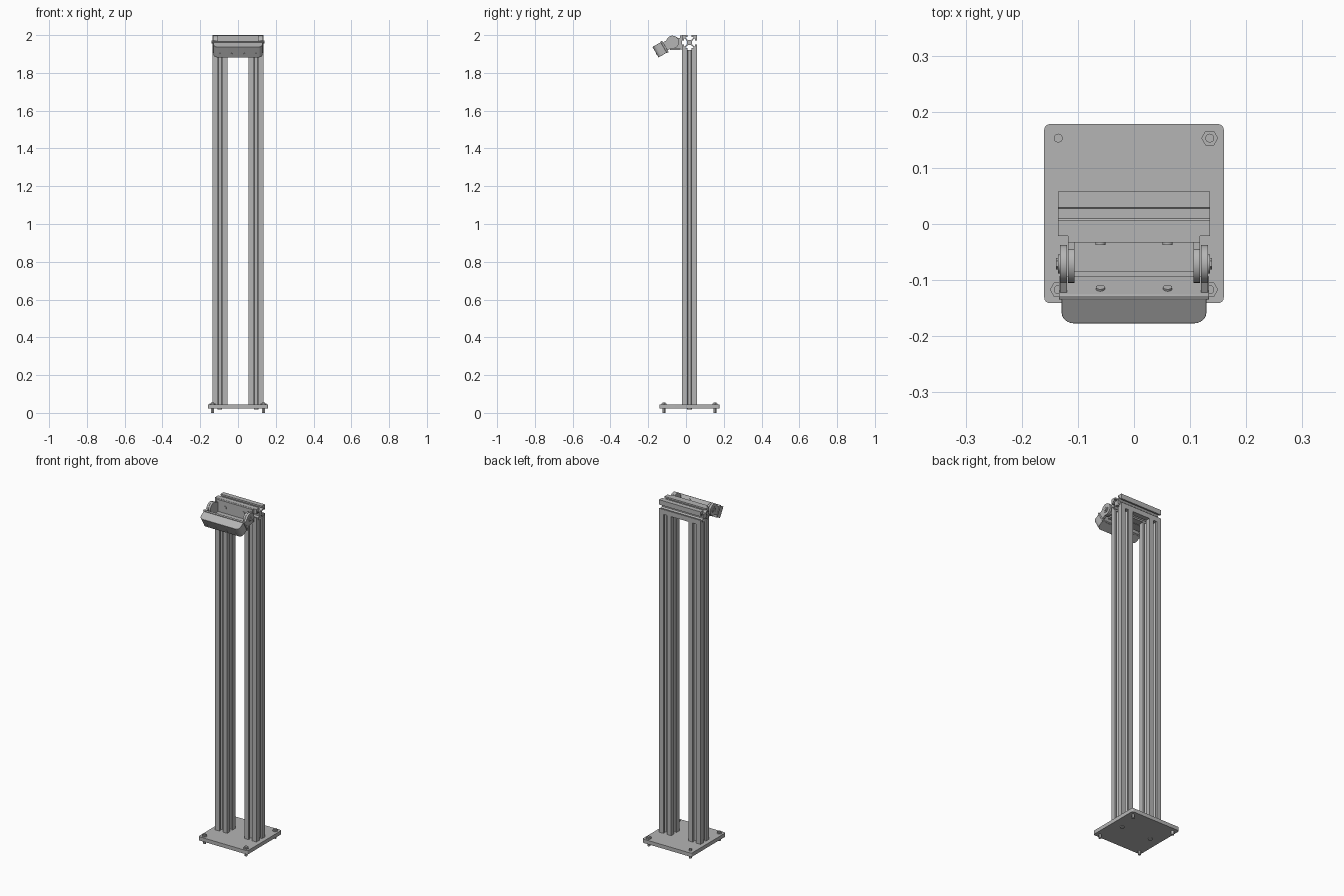
import bpy, bmesh, math
from mathutils import Matrix, Vector

cube = bpy.data.objects.get("Cube")
if cube:
    bpy.data.objects.remove(cube, do_unlink=True)


def material(name, v):
    m = bpy.data.materials.new(name)
    m.use_nodes = True
    m.diffuse_color = (v, v, v, 1)
    m.node_tree.nodes["Principled BSDF"].inputs["Base Color"].default_value = (v, v, v, 1)
    return m


GREY = material("plain grey", 0.46)
PIVOT = Vector((0, -0.071, 1.963))
TILT = Matrix.Translation(PIVOT) @ Matrix.Rotation(math.radians(30), 4, 'X')
# Maps a profile drawn in XY and extruded along Z so that it runs along X
ALONG_X = Matrix(((0, 0, 1, 0), (1, 0, 0, 0), (0, 1, 0, 0), (0, 0, 0, 1)))


def add(name, bm, matrix=Matrix(), bevel=0):
    bmesh.ops.recalc_face_normals(bm, faces=bm.faces)
    mesh = bpy.data.meshes.new(name)
    bm.to_mesh(mesh)
    bm.free()
    mesh.transform(matrix)
    mesh.materials.append(GREY)
    ob = bpy.data.objects.new(name, mesh)
    bpy.context.collection.objects.link(ob)
    if bevel:
        mod = ob.modifiers.new("Bevel", 'BEVEL')
        mod.width, mod.segments, mod.limit_method = bevel, 2, 'ANGLE'
    bpy.context.view_layer.objects.active = ob
    bpy.ops.object.select_all(action='DESELECT')
    ob.select_set(True)
    bpy.ops.object.shade_smooth_by_angle(angle=math.radians(30))
    return ob


def prism(name, pts, lo, hi, matrix=Matrix(), bevel=0):
    bm = bmesh.new()
    face = bm.faces.new([bm.verts.new((x, y, lo)) for x, y in pts])
    top = bmesh.ops.extrude_face_region(bm, geom=[face])["geom"]
    bmesh.ops.translate(bm, vec=(0, 0, hi - lo),
                        verts=[v for v in top if isinstance(v, bmesh.types.BMVert)])
    return add(name, bm, matrix, bevel)


def box(name, x, y, z, matrix=Matrix(), bevel=0):
    pts = [(x[0], y[0]), (x[1], y[0]), (x[1], y[1]), (x[0], y[1])]
    return prism(name, pts, z[0], z[1], matrix, bevel)


def circle(r, n=24, cx=0, cy=0):
    return [(cx + r * math.cos(2 * math.pi * i / n), cy + r * math.sin(2 * math.pi * i / n))
            for i in range(n)]


def rounded(x, y, radii, n=6):
    """Rounded rectangle; radii run from the low corner counter-clockwise."""
    pts = []
    for k, (sx, sy) in enumerate(((0, 0), (1, 0), (1, 1), (0, 1))):
        r = radii[k]
        cx, cy = x[sx] + r * (1 - 2 * sx), y[sy] + r * (1 - 2 * sy)
        for i in range(n + 1):
            a = math.pi + (k + i / n) * math.pi / 2
            pts.append((cx + r * math.cos(a), cy + r * math.sin(a)))
    return pts


def slot_profile():
    """Square extrusion section with a T-slot on each side."""
    h, s, lip, w = 0.0395, 0.011, 0.03, 0.022
    half = [(-s, h), (-s, lip), (-w, lip), (-w, 0.026), (-0.009, 0.014)]
    side = [(-h, h)] + half + [(-x, y) for x, y in reversed(half)]
    pts = []
    for _ in range(4):
        pts += side
        side = [(y, -x) for x, y in side]
    return pts


# Base plate with corner bolts
prism("base_plate", rounded((-0.16, 0.16), (-0.141, 0.178), [0.01] * 4), 0.022, 0.044)
for x in (-0.135, 0.135):
    for y in (-0.117, 0.153):
        at = Matrix.Translation((x, y, 0))
        prism("anchor_bolt", circle(0.008, 12), 0, 0.056, at)
        if x > 0 or y < 0:
            prism("anchor_nut", circle(0.015, 6), 0.044, 0.051, at)

# Two posts, and bolt heads under the plate
BEAM_Y, BEAM_Z = 0.0185, 1.9605
for x in (-0.0955, 0.0955):
    at = Matrix.Translation((x, BEAM_Y, 0))
    prism("post", slot_profile(), 0.044, BEAM_Z - 0.0395, at)
    prism("post_bolt_head", circle(0.012, 16), 0.018, 0.022, at)

# Cross beam
prism("cross_beam", slot_profile(), -0.135, 0.135,
      Matrix.Translation((0, BEAM_Y, BEAM_Z)) @ ALONG_X)

# Fixed bracket on the beam
box("bracket_back", (-0.118, 0.118), (-0.033, -0.021), (1.923, 1.999))
box("bracket_floor", (-0.106, 0.106), (-0.085, -0.033), (1.921, 1.929))
for x in (-0.06, 0.06):
    prism("bracket_screw", circle(0.009, 16), 0, 0.004,
          Matrix.Translation((x, -0.033, 1.963)) @ Matrix.Rotation(math.pi / 2, 4, 'X'))


def lug(r, reach, half):
    """Round ear around the pivot, with a straight tongue to one side."""
    a0 = math.asin(half / r)
    n = 16
    sweep = 2 * (math.pi - a0)
    arc = [(-r * math.cos(a0 + sweep * i / n), r * math.sin(a0 + sweep * i / n))
           for i in range(n + 1)]
    return arc + [(-reach, -half), (-reach, half)]


# Ears, hinge bolts on both sides
at_pivot = Matrix.Translation(PIVOT)
for s in (-1, 1):
    span = lambda a, b: sorted((s * a, s * b))
    prism("bracket_ear", circle(0.034, 28), *span(0.106, 0.118), at_pivot @ ALONG_X)
    box("bracket_ear_root", span(0.106, 0.118), (-0.071, -0.03), (1.929, 1.985))
    prism("head_ear", lug(0.034, 0.05, 0.024), *span(0.119, 0.132), TILT @ ALONG_X)
    prism("hinge_washer", circle(0.017, 20), *span(0.132, 0.135), at_pivot @ ALONG_X)
    prism("hinge_bolt", circle(0.01, 6), *span(0.135, 0.139), at_pivot @ ALONG_X)

# Tilted head: rear flange and rounded housing
box("head_flange", (-0.134, 0.134), (-0.055, -0.045), (-0.036, 0.034), TILT, 0.002)
prism("head_housing", rounded((-0.129, 0.129), (-0.105, -0.055), [0.022, 0.022, 0.001, 0.001]),
      -0.033, 0.031, TILT, 0.004)
turn = Matrix.Rotation(math.pi / 2, 4, 'X')
for x in (-0.06, 0.06):
    prism("flange_screw", circle(0.008, 16), 0.041, 0.045,
          TILT @ Matrix.Translation((x, 0, 0.012)) @ turn)
for x in (-0.095, -0.035, 0.035, 0.095):
    prism("face_screw", circle(0.005, 12), 0.104, 0.107,
          TILT @ Matrix.Translation((x, 0, -0.012)) @ turn)
